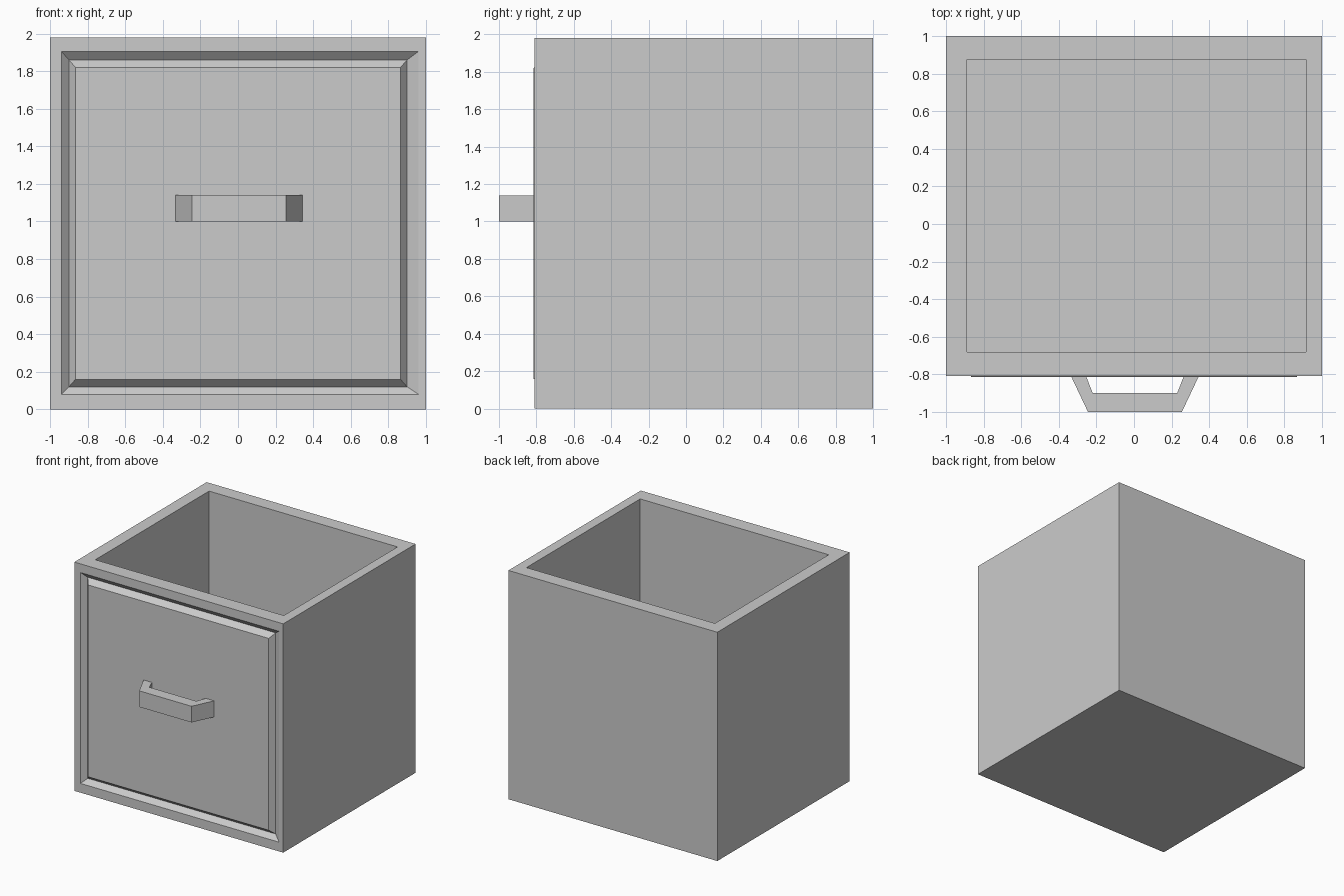
import bpy
import bmesh
from mathutils import Matrix

cube = bpy.data.objects.get("Cube")
if cube:
    bpy.data.objects.remove(cube, do_unlink=True)

# One grey for the whole drawer
grey = bpy.data.materials.new("light grey")
grey.use_nodes = True
colour = (0.6, 0.6, 0.6, 1)
grey.diffuse_color = colour
grey.node_tree.nodes["Principled BSDF"].inputs["Base Color"].default_value = colour

HEIGHT = 1.98
FRONT, BACK = -0.81, 1.0


def finish(name, bm):
    bmesh.ops.remove_doubles(bm, verts=bm.verts, dist=0.0005)
    bmesh.ops.recalc_face_normals(bm, faces=bm.faces)
    mesh = bpy.data.meshes.new(name)
    bm.to_mesh(mesh)
    bm.free()
    mesh.materials.append(grey)
    obj = bpy.data.objects.new(name, mesh)
    bpy.context.collection.objects.link(obj)
    return obj


def rectangle(u0, u1, v0, v1):
    return [(u0, v0), (u1, v0), (u1, v1), (u0, v1)]


def nested_rings(bm, rings):
    """Join successive rings of points with quads and cap the last one."""
    loops = [[bm.verts.new(p) for p in ring] for ring in rings]
    for a, b in zip(loops, loops[1:]):
        for i in range(len(a)):
            j = (i + 1) % len(a)
            bm.faces.new((a[i], a[j], b[j], b[i]))
    bm.faces.new(loops[-1])


# Drawer box: closed block whose top and front are replaced by shaped faces
bm = bmesh.new()
bmesh.ops.create_cube(
    bm, size=1,
    matrix=Matrix.Translation((0, (FRONT + BACK) / 2, HEIGHT / 2))
    @ Matrix.Diagonal((2, BACK - FRONT, HEIGHT, 1)))
bm.normal_update()
bmesh.ops.delete(
    bm, geom=[f for f in bm.faces if f.normal.z > 0.5 or f.normal.y < -0.5],
    context='FACES_ONLY')

# Open storage cavity
rim = rectangle(-1, 1, FRONT, BACK)
opening = rectangle(-0.89, 0.915, -0.68, 0.875)
nested_rings(bm, [[(x, y, z) for x, y in ring] for ring, z in (
    (rim, HEIGHT), (opening, HEIGHT), (opening, 0.12))])

# V-shaped groove around the raised front panel
nested_rings(bm, [[(x, y, z) for x, z in ring] for ring, y in (
    (rectangle(-1, 1, 0, HEIGHT), FRONT),
    (rectangle(-0.94, 0.96, 0.08, 1.905), FRONT),
    (rectangle(-0.9, 0.9, 0.12, 1.86), FRONT + 0.04),
    (rectangle(-0.865, 0.865, 0.16, 1.82), FRONT - 0.005))])
finish("drawer_box", bm)

# Angular pull handle, extruded from its plan outline
outline = [(-0.335, FRONT), (-0.245, -1), (0.255, -1), (0.345, FRONT),
           (0.265, FRONT), (0.23, -0.9), (-0.22, -0.9), (-0.255, FRONT)]
bm = bmesh.new()
face = bm.faces.new([bm.verts.new((x, y, 1)) for x, y in outline])
extruded = bmesh.ops.extrude_face_region(bm, geom=[face], use_keep_orig=True)
bmesh.ops.translate(
    bm, vec=(0, 0, 0.14),
    verts=[v for v in extruded["geom"] if isinstance(v, bmesh.types.BMVert)])
finish("pull_handle", bm)
